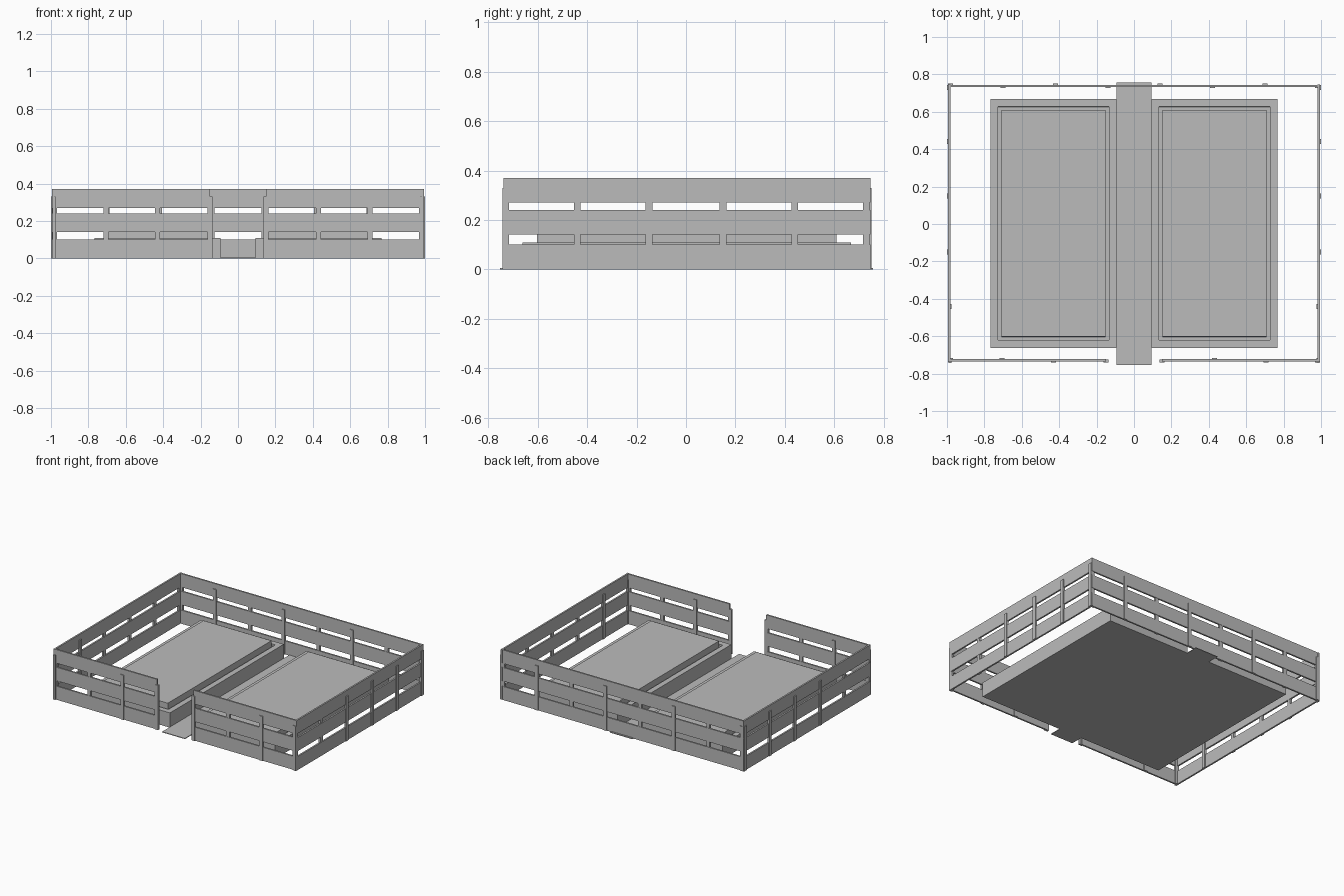
import bpy
import bmesh
from mathutils import Matrix, Vector

cube = bpy.data.objects.get("Cube")
if cube:
    bpy.data.objects.remove(cube, do_unlink=True)

grey = bpy.data.materials.new("plain grey")
grey.use_nodes = True
grey.diffuse_color = (0.5, 0.5, 0.5, 1)
grey.node_tree.nodes["Principled BSDF"].inputs["Base Color"].default_value = (0.5, 0.5, 0.5, 1)


def add_box(bm, x0, x1, y0, y1, z0, z1):
    centre = Vector((x0 + x1, y0 + y1, z0 + z1)) / 2
    size = Vector((x1 - x0, y1 - y0, z1 - z0, 1))
    bmesh.ops.create_cube(bm, size=1, matrix=Matrix.Translation(centre) @ Matrix.Diagonal(size))


def finish(name, bm):
    bmesh.ops.recalc_face_normals(bm, faces=bm.faces)
    mesh = bpy.data.meshes.new(name)
    bm.to_mesh(mesh)
    bm.free()
    mesh.materials.append(grey)
    obj = bpy.data.objects.new(name, mesh)
    bpy.context.scene.collection.objects.link(obj)
    return obj


# Fence: three boards per run, with posts on the outer or inner face
BOARDS = ((0, 0.10), (0.14, 0.24), (0.27, 0.37))
HALF_BOARD = 0.006
HALF_POST = 0.0135


def fence(name, axis, line, start, end, posts):
    """axis is the run direction; posts is a list of (position, outside)."""
    out = 1 if line > 0 else -1

    def piece(bm, a, b, c, d, z0, z1):
        if axis == "x":
            add_box(bm, a, b, c, d, z0, z1)
        else:
            add_box(bm, c, d, a, b, z0, z1)

    bm = bmesh.new()
    for z0, z1 in BOARDS:
        piece(bm, start, end, line - HALF_BOARD, line + HALF_BOARD, z0, z1)
    finish(name + "_boards", bm)

    bm = bmesh.new()
    for position, outside in posts:
        mid = line + (0.004 if outside else -0.004) * out
        piece(bm, position - HALF_POST, position + HALF_POST, mid - 0.008, mid + 0.008, 0, 0.33)
    finish(name + "_posts", bm)


side_posts = [(-0.73, False), (-0.44, False), (-0.15, True),
              (0.15, True), (0.44, True), (0.73, True)]
fence("left_fence", "y", 0.988, -0.738, 0.746, side_posts)
fence("right_fence", "y", -0.988, -0.738, 0.746, side_posts)
fence("back_fence", "x", 0.738, -0.994, 0.994,
      [(-0.98 + 0.28 * i, i % 2 == 0) for i in range(8)])
fence("front_right_fence", "x", -0.729, -0.994, -0.15,
      [(-0.98, False), (-0.705, False), (-0.43, True), (-0.15, True)])
fence("front_left_fence", "x", -0.729, 0.15, 0.994,
      [(0.15, True), (0.43, False), (0.705, True), (0.98, True)])

# Path running through the gate
bm = bmesh.new()
add_box(bm, -0.093, 0.093, -0.753, 0.757, 0, 0.005)
finish("path", bm)


# Raised beds: rim, narrow groove and a raised middle
def raised_bed(name, x0, x1):
    bm = bmesh.new()
    add_box(bm, x0, x1, -0.662, 0.668, 0, 0.109)
    bm.faces.ensure_lookup_table()
    top = max(bm.faces, key=lambda f: f.calc_center_median().z)

    def step(inset, height):
        bmesh.ops.inset_region(bm, faces=[top], thickness=inset)
        bmesh.ops.inset_region(bm, faces=[top], thickness=0.0005)
        for v in top.verts:
            v.co.z = height

    step(0.058, 0.095)
    step(0.025, 0.142)
    finish(name, bm)


raised_bed("right_bed", -0.768, -0.093)
raised_bed("left_bed", 0.093, 0.768)
